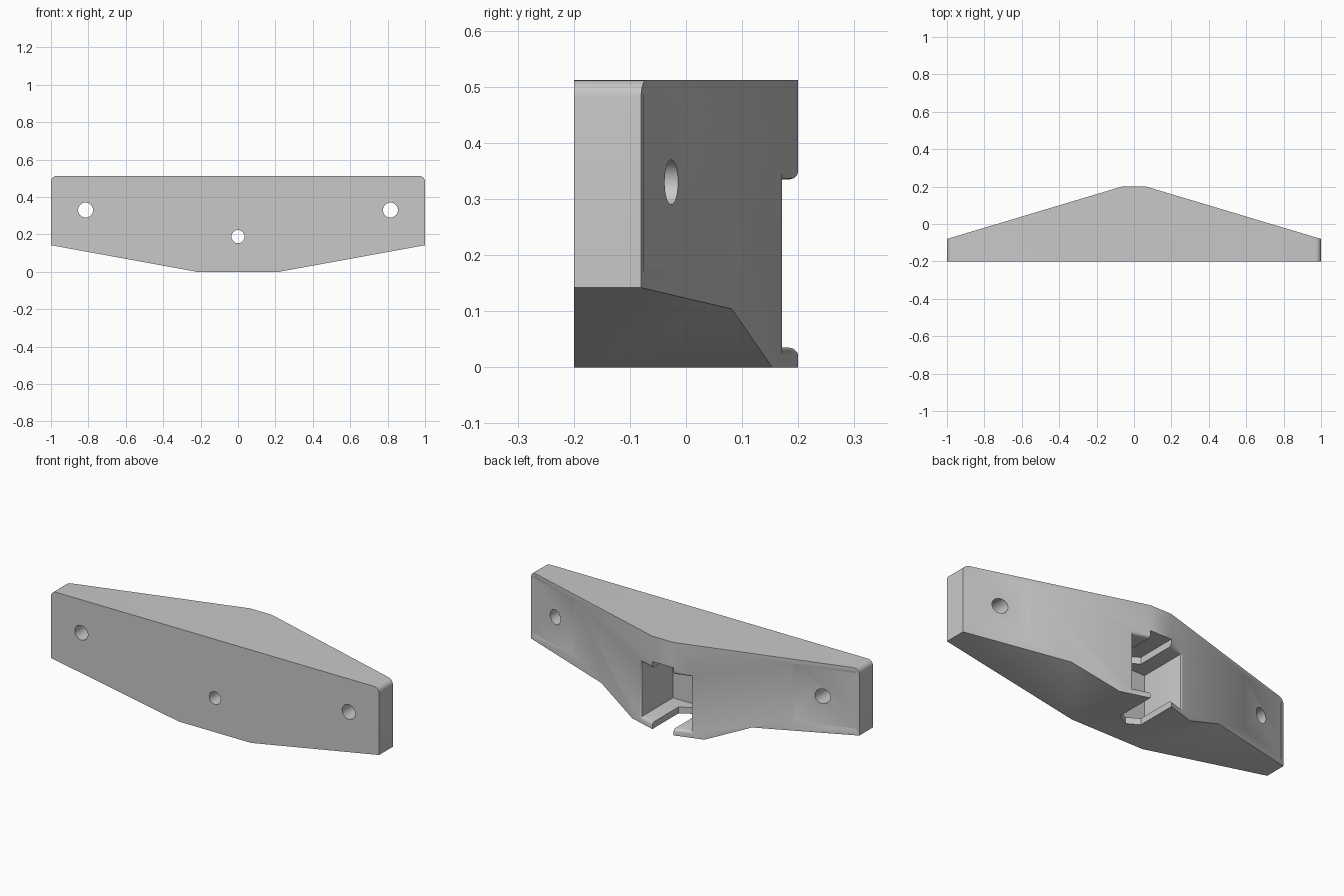
import bpy, bmesh
from math import sin, cos, pi, radians

if "Cube" in bpy.data.objects:
    bpy.data.objects.remove(bpy.data.objects["Cube"])

grey = bpy.data.materials.new("plain_grey")
grey.use_nodes = True
colour = (0.58, 0.58, 0.58, 1)
grey.diffuse_color = colour
grey.node_tree.nodes["Principled BSDF"].inputs["Base Color"].default_value = colour

FRONT, BACK, END_Y = -0.2, 0.2, -0.08
FLAT, TOP, R = 0.065, 0.512, 0.03


def back_y(x):
    """Depth of the sloped back at a given x."""
    t = max(0, (abs(x) - FLAT) / (1 - FLAT))
    return BACK + (END_Y - BACK) * t


def hull(name, points):
    """Convex solid around a handful of points."""
    bm = bmesh.new()
    for p in points:
        bm.verts.new(p)
    res = bmesh.ops.convex_hull(bm, input=bm.verts[:])
    inner = {g for g in res["geom_interior"] if isinstance(g, bmesh.types.BMVert)}
    bmesh.ops.delete(bm, geom=list(inner), context='VERTS')
    bmesh.ops.dissolve_limit(bm, angle_limit=radians(0.3),
                             verts=bm.verts[:], edges=bm.edges[:])
    bmesh.ops.recalc_face_normals(bm, faces=bm.faces[:])
    mesh = bpy.data.meshes.new(name)
    bm.to_mesh(mesh)
    bm.free()
    mesh.materials.append(grey)
    obj = bpy.data.objects.new(name, mesh)
    bpy.context.collection.objects.link(obj)
    return obj


def box(name, x0, x1, y0, y1, z0, z1):
    return hull(name, [(x, y, z) for x in (x0, x1) for y in (y0, y1) for z in (z0, z1)])


def cut(cutter):
    mod = body.modifiers.new(cutter.name, 'BOOLEAN')
    mod.operation, mod.solver, mod.object = 'DIFFERENCE', 'EXACT', cutter
    bpy.ops.object.select_all(action='DESELECT')
    body.select_set(True)
    bpy.context.view_layer.objects.active = body
    bpy.ops.object.modifier_apply(modifier=mod.name)
    bpy.data.objects.remove(cutter)


def cut_round_rim(side, edge_x, fixed_x, z0, z1, r, steps=3):
    """Round the rim of an opening in the sloped back, one thin slab per step."""
    out = 1 if edge_x > fixed_x else -1
    arc = [(r - r * sin(a), r - r * cos(a))
           for a in (i * pi / 2 / steps for i in range(steps + 1))]
    arc[-1] = (-0.001, r)
    for lower, upper in zip(arc, arc[1:]):
        points = []
        for drop, grow in (lower, upper):
            for x in (edge_x + out * grow, fixed_x):
                points += [(side * x, back_y(x) - drop, z) for z in (z0 - grow, z1 + grow)]
        cut(hull("rim", points))


# Body: front outline tapering to the back
points = []
for s in (-1, 1):
    outline = [(1, 0.142), (0.22, 0)]
    outline += [(1 - R + R * cos(a * pi / 12), TOP - R + R * sin(a * pi / 12))
                for a in range(7)]
    points += [(s * x, y, z) for x, z in outline for y in (FRONT, back_y(x))]
    points += [(s * FLAT, BACK, 0), (s * FLAT, BACK, TOP)]
body = hull("bracket_body", points)

# Hollowed underside: two planes fanning out from the lower front corner
for s in (-1, 1):
    apex = (s * 0.22, FRONT, 0)
    rear = [(s * x, back_y(x), z) for x, z in ((1, 0.142), (0.46, 0.104), (0.22, 0))]
    fan = [tuple(a + 1.2 * (p - a) for a, p in zip(apex, q)) for q in rear]
    cut(hull("underside", [apex, *fan, (s * 0.56, 0, -0.2)]))

# Screw pockets near both ends, and the central socket
for s in (-1, 1):
    cut(box("end_pocket", s * 0.673, s * 0.983, -0.13, 0.3, 0.179, 0.479))
    cut_round_rim(s, 0.673, 0.983, 0.179, 0.479, 0.011)
cut(box("socket", -0.15, 0.15, -0.1, 0.3, 0.035, 0.335))
for s in (-1, 1):
    cut_round_rim(s, 0.15, FLAT - 0.001, 0.035, 0.335, 0.015)

# Slot with a pointed end through the lower lip and into the upper one
cut(hull("slot", [(x, y, z) for z in (-0.1, 0.372)
                  for x, y in ((-FLAT, 0.3), (FLAT, 0.3), (FLAT, -0.027),
                               (0, -0.065), (-FLAT, -0.027))]))

# Screw holes through the front plate
for x, z, r in ((-0.815, 0.33, 0.04), (0.815, 0.33, 0.04), (0, 0.188, 0.035)):
    cut(hull("screw_hole", [(x + r * cos(a * pi / 16), y, z + r * sin(a * pi / 16))
                            for a in range(32) for y in (-0.3, 0)]))

bpy.ops.object.shade_smooth_by_angle(angle=radians(31))
